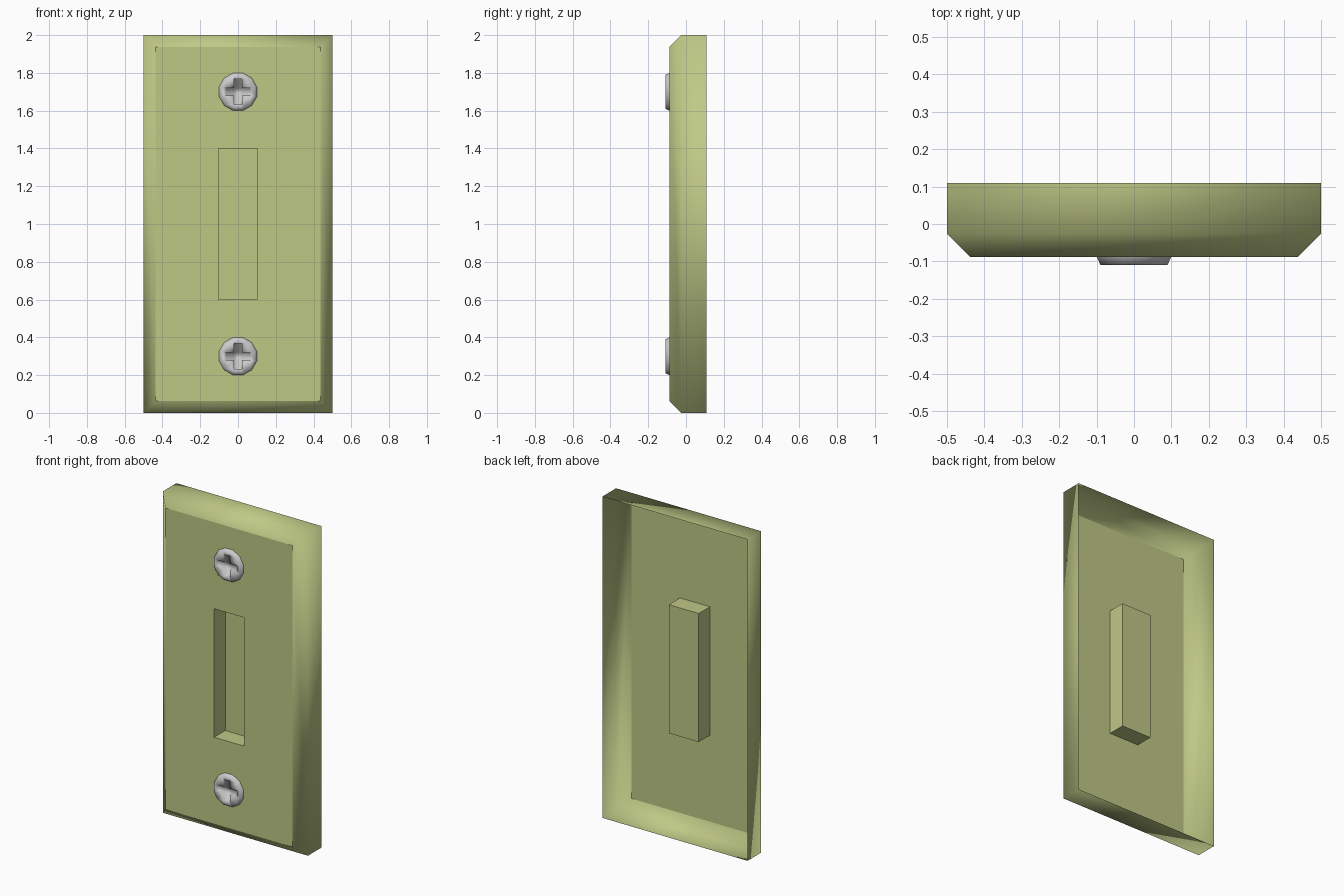
import bpy, bmesh, math

if "Cube" in bpy.data.objects:
    bpy.data.objects.remove(bpy.data.objects["Cube"])


def rect(hx, z0, z1, y):
    return [(-hx, y, z0), (hx, y, z0), (hx, y, z1), (-hx, y, z1)]


def loft(name, rings, smooth, color=None):
    """Bridge successive rings and cap the last; smooth holds one flag per band plus the cap."""
    bm = bmesh.new()
    loops = [[bm.verts.new(p) for p in ring] for ring in rings]
    for a, b, s in zip(loops, loops[1:], smooth):
        for i in range(len(a)):
            j = (i + 1) % len(a)
            bm.faces.new((a[i], a[j], b[j], b[i])).smooth = s
    bm.faces.new(loops[-1]).smooth = smooth[-1]
    mesh = bpy.data.meshes.new(name)
    bm.to_mesh(mesh)
    bm.free()
    obj = bpy.data.objects.new(name, mesh)
    bpy.context.collection.objects.link(obj)
    if color:
        mat = bpy.data.materials.new(name + "_paint")
        mat.diffuse_color = color
        mat.use_nodes = True
        mat.node_tree.nodes["Principled BSDF"].inputs["Base Color"].default_value = mat.diffuse_color
        mesh.materials.append(mat)
    return obj


# Wall plate: hollow open-backed shell, chamfered rim, recessed slot pocket
front, back, bevel = -0.088, 0.109, 0.062
loft("wall_plate", [
    rect(0.5, 0, 2, back),
    rect(0.5, 0, 2, front + bevel),
    rect(0.5 - bevel, bevel, 2 - bevel, front),
    rect(0.103, 0.6, 1.4, front),
    rect(0.103, 0.6, 1.4, 0.022),
], [True, True, False, False, False], (0.52, 0.58, 0.24, 1))


# Screws: tapered twelve-sided heads with a cross recess
def circle(r, y, z):
    angles = [math.radians(15 + 30 * i) for i in range(12)]
    return [(r * math.cos(a), y, z + r * math.sin(a)) for a in angles]


def cross(arm, half, y, z):
    pts = []
    for k in range(4):
        c, s = round(math.cos(k * math.pi / 2)), round(math.sin(k * math.pi / 2))
        for u, v in ((arm, half), (half, half), (half, arm)):
            pts.append((c * u - s * v, y, z + s * u + c * v))
    # merge the corner order: each quadrant gives tip, inner corner, tip
    return pts


for label, z in (("lower", 0.3), ("upper", 1.7)):
    loft(label + "_screw", [
        circle(0.103, front, z),
        circle(0.093, -0.109, z),
        cross(0.068, 0.021, -0.109, z),
        cross(0.066, 0.020, -0.092, z),
    ], [True] * 4)
